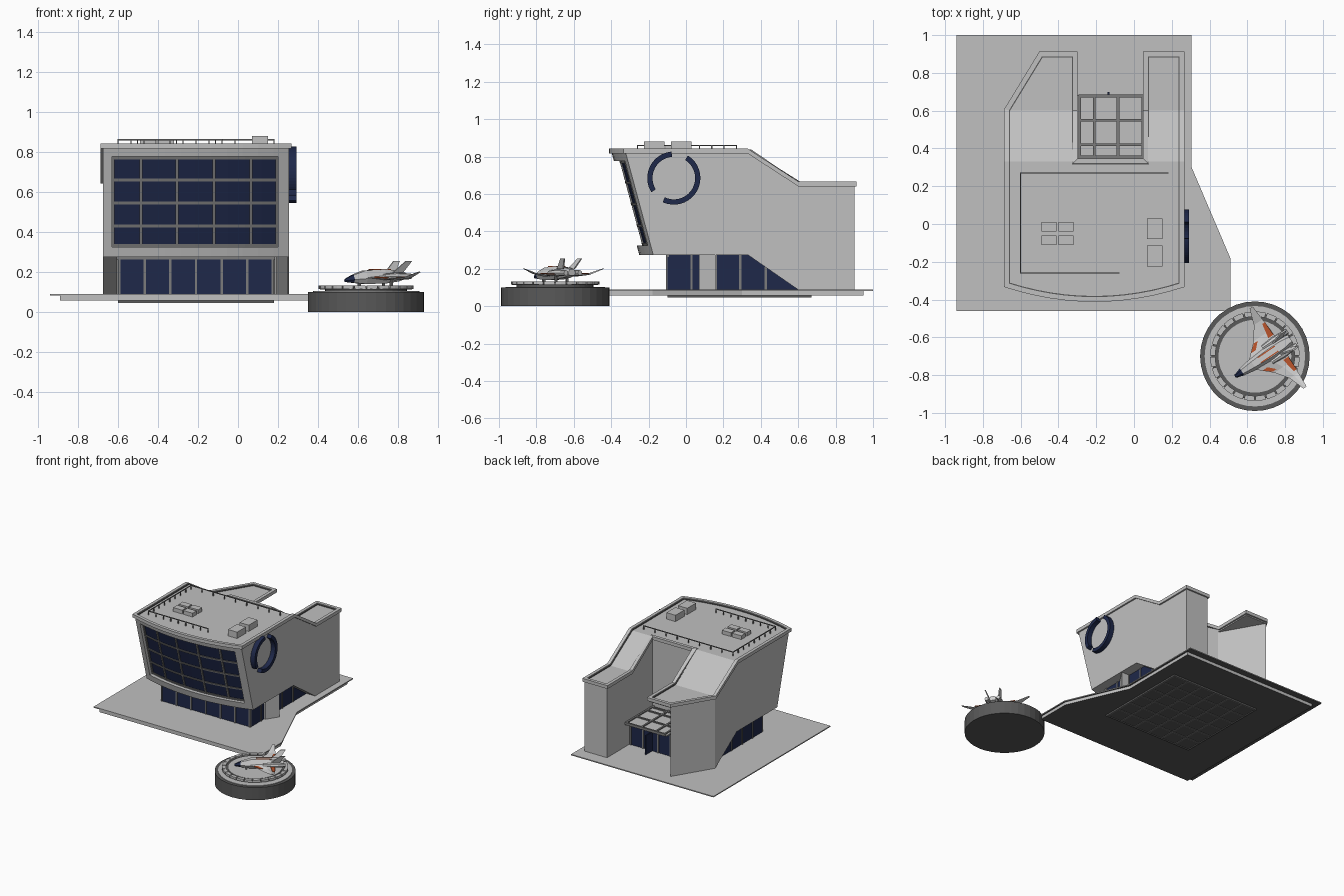
import bpy, bmesh, math
from mathutils import Matrix, Vector

if "Cube" in bpy.data.objects:
    bpy.data.objects.remove(bpy.data.objects["Cube"])

def material(name, r, g, b):
    m = bpy.data.materials.new(name)
    m.diffuse_color = (r, g, b, 1)
    m.use_nodes = True
    m.node_tree.nodes["Principled BSDF"].inputs["Base Color"].default_value = m.diffuse_color
    return m

WALL = material("wall grey", .53, .53, .53)
TRIM = material("trim grey", .2, .2, .2)
GLASS = material("navy glass", .013, .021, .068)
DARK = material("dark grey", .1, .1, .1)
HULL = material("hull light grey", .62, .62, .62)
ORANGE = material("orange", .5, .09, .025)

def mesh_object(name, bm, *mats):
    bmesh.ops.recalc_face_normals(bm, faces=bm.faces)
    me = bpy.data.meshes.new(name)
    bm.to_mesh(me)
    bm.free()
    for m in mats:
        me.materials.append(m)
    ob = bpy.data.objects.new(name, me)
    bpy.context.collection.objects.link(ob)
    return ob

def loft(bm, loops):
    """Closed solid through a list of equal-length point loops."""
    rows = [[bm.verts.new(p) for p in lp] for lp in loops]
    n = len(rows[0])
    for a, b in zip(rows, rows[1:]):
        for i in range(n):
            bm.faces.new((a[i], a[(i + 1) % n], b[(i + 1) % n], b[i]))
    bm.faces.new(rows[0][::-1])
    bm.faces.new(rows[-1])

def solid(name, loops, *mats):
    bm = bmesh.new()
    loft(bm, loops)
    return mesh_object(name, bm, *mats)

def prism(name, pts, z0, z1, *mats):
    return solid(name, [[(x, y, z) for x, y in pts] for z in (z0, z1)], *mats)

def boxes(name, bounds, mat):
    """Several boxes (x0, x1, y0, y1, z0, z1) in one object."""
    bm = bmesh.new()
    for x0, x1, y0, y1, z0, z1 in bounds:
        loft(bm, [[(x0, y0, z), (x1, y0, z), (x1, y1, z), (x0, y1, z)] for z in (z0, z1)])
    return mesh_object(name, bm, mat)

def boolean(ob, cutter, op):
    mod = ob.modifiers.new("cut", 'BOOLEAN')
    mod.operation, mod.object, mod.solver = op, cutter, 'EXACT'
    me = bpy.data.meshes.new_from_object(ob.evaluated_get(bpy.context.evaluated_depsgraph_get()))
    ob.modifiers.clear()
    ob.data = me
    bpy.data.objects.remove(cutter)

def front(x, z, d=0):
    """y of the leaning, bowed facade."""
    return -.40 + .075 * ((x + .21) / .465) ** 2 + .27 * (.83 - z) + d

def span(a, b, n):
    return [a + (b - a) * i / n for i in range(n + 1)]

def bowed(bm, x0, x1, z0, z1, d0, d1, n=10):
    xs = span(x0, x1, n)
    loft(bm, [[(x, front(x, z, d0), z) for x in xs] +
              [(x, front(x, z, d1), z) for x in xs[::-1]] for z in (z0, z1)])

# Ground slab: thin top plate, body, dark underside with grid
plate = prism("ground_plate", [(-.94, -.46), (.51, -.46), (.51, -.18), (.305, .30), (.305, 1), (-.94, 1)],
              .082, .09, WALL, DARK)
base = prism("ground_base", [(-.89, -.455), (.50, -.455), (.50, -.18), (.29, .30), (.29, .95), (-.89, .95)],
             .058, .082, WALL, DARK)
for ob in (plate, base):
    for p in ob.data.polygons:
        p.material_index = int(p.normal.z < -.5)
boxes("underside_plate", [(-.6, .18, -.1, .67, .05, .058)], DARK)
boxes("underside_grid", [(x - .005, x + .005, -.1, .67, .046, .051) for x in span(-.595, .175, 6)] +
      [(-.6, .18, y - .005, y + .005, .046, .051) for y in span(-.095, .665, 6)], TRIM)

# Main building: plan outline intersected with the side profile
XL, XR = -.675, .255
arc = span(XL, XR, 12)
rear = [(XR, .9), (.06, .9), (.06, .335), (-.31, .335), (-.31, .9), (-.495, .9), (XL, .605)]
body = solid("building_body", [[(x, front(x, z), z) for x in arc] + [(x, y, z) for x, y in rear]
                               for z in (.05, .95)], WALL)
profile = [(-.7, .275), (-.7, .83), (.33, .83), (.6, .655), (1.1, .655), (1.1, .088), (.6, .088), (.33, .275)]
boolean(body, solid("profile_cutter", [[(x, y, z) for y, z in profile] for x in (-1, 1)], WALL), 'INTERSECT')
bm = bmesh.new()
bowed(bm, -.63, .2, .325, .777, -.1, .045)
boolean(body, mesh_object("window_cutter", bm, WALL), 'DIFFERENCE')
# Angled inner wall under the left wing's roof
boolean(body, prism("wing_cutter", [(-.30, .56), (-.30, .95), (-.465, .95), (-.495, .901)], .05, .632, WALL), 'DIFFERENCE')

# Facade glass and mullions
bm = bmesh.new()
bowed(bm, -.63, .2, .325, .777, .036, .046)
mesh_object("facade_glass", bm, GLASS)
bm = bmesh.new()
for z in (.332, .43, .545, .66, .77):
    bowed(bm, -.63, .2, z - .007, z + .007, .029, .04)
for x in (-.624, -.485, -.305, -.12, .065, .194):
    bowed(bm, x - .007, x + .007, .325, .777, .028, .04, 1)
mesh_object("facade_mullions", bm, TRIM)

# Roof rim and its inner line, following the outline and the sloping roof
outline = [(x, front(x, .83)) for x in arc] + [
    (XR, .33), (XR, .6), (XR, .9), (.06, .9), (.06, .6), (.06, .335), (-.31, .335), (-.31, .6),
    (-.31, .9), (-.495, .9), (XL, .605), (XL, .33)]

def offset(i, d):
    p0, p, p1 = (Vector(outline[(i + k) % len(outline)]) for k in (-1, 0, 1))
    a, b = (p - p0).normalized(), (p1 - p).normalized()
    n1, n2 = Vector((a.y, -a.x)), Vector((b.y, -b.x))
    return p + (n1 + n2) * d / (1 + n1.dot(n2))

def rim(name, out, inn, low, high, mat):
    bm, rings = bmesh.new(), []
    for i, (x, y) in enumerate(outline):
        z = .83 - .175 * min(1, max(0, (y - .33) / .27))
        rings.append([bm.verts.new((*offset(i, d), z + h)) for d, h in
                      ((out, low), (out, high), (inn, high), (inn, low))])
    for a, b in zip(rings, rings[1:] + rings[:1]):
        for k in range(4):
            bm.faces.new((a[k], b[k], b[(k + 1) % 4], a[(k + 1) % 4]))
    mesh_object(name, bm, mat)

rim("roof_rim", .012, -.013, -.014, .012, WALL)
rim("roof_rim_line", -.012, -.019, -.005, .006, DARK)

# Roof units and railings
units = [(x, x + .08, y, y + .05, .83, .86) for x in (-.49, -.4) for y in (-.11, -.04)]
units += [(.07, .15, y, y + .11, .83, .88) for y in (-.225, -.08)]
boxes("roof_units", units, WALL)
rails = []
for x0, y0, x1, y1 in ((-.6, .27, .18, .27), (-.6, -.26, -.6, .27), (-.6, -.26, -.08, -.26)):
    rails.append((x0 - .003, x1 + .003, y0 - .003, y1 + .003, .857, .863))
    for t in span(0, 1, 8):
        x, y = x0 + (x1 - x0) * t, y0 + (y1 - y0) * t
        rails.append((x - .003, x + .003, y - .003, y + .003, .83, .858))
boxes("roof_railing", rails, TRIM)

# Ground floor glazing, mullions and angled side column
boxes("ground_glass", [(-.6, .18, -.1, .62, .088, .274)], GLASS)
bars = [(x - .006, x + .006, -.106, -.09, .09, .275) for x in span(-.594, .174, 6)]
for x in (-.6, .18):
    bars += [(x - .006, x + .006, y - .006, y + .006, .09, .275) for y in (.03, .16, .29)]
    bars += [(x - .006, x + .006, .42, .432, .09, .21)]
bars += [(x - .006, x + .006, .61, .626, .09, .275) for x in (-.3, -.19, -.06, .05)]
bars += [(-.606, .186, -.106, -.09, .262, .276)]
boxes("ground_mullions", bars, TRIM)
prism("side_column", [(.17, .07), (.19, .07), (.25, .16), (.17, .16)], .088, .276, WALL)
boxes("entrance_door", [(-.14, -.13, .62, .7, .09, .24)], GLASS)

# Rear canopy
boxes("canopy", [(-.31, .06, .33, .68, .272, .282)], WALL)
boxes("canopy_beams", [(x - .007, x + .007, .335, .685, .27, .29) for x in (-.288, -.21, -.085, .047)] +
      [(-.295, .054, y - .007, y + .007, .27, .29) for y in (.355, .42, .55, .678)], TRIM)

# Broken ring ornament on the right wall
bm = bmesh.new()
for a0, a1 in ((-115, 58), (95, 212)):
    angs = [math.radians(a) for a in span(a0, a1, 18)]
    ring = [(.142 * math.cos(a), .142 * math.sin(a)) for a in angs]
    ring += [(.114 * math.cos(a), .114 * math.sin(a)) for a in angs[::-1]]
    loft(bm, [[(x, -.065 + u, .685 + v) for u, v in ring] for x in (.25, .292)])
mesh_object("wall_ring", bm, GLASS)

# Landing pad
def circle(r, a0=0, a1=360, n=36):
    return [(.64 + r * math.cos(math.radians(a)), -.7 + r * math.sin(math.radians(a))) for a in span(a0, a1, n)]

for name, r, z0, z1, mat in (("base", .29, 0, .1, DARK), ("deck", .266, .1, .104, WALL),
                             ("collar", .205, .104, .12, DARK), ("ring", .23, .113, .122, DARK),
                             ("centre", .193, .12, .126, WALL)):
    prism("pad_" + name, circle(r)[:-1], z0, z1, mat)
bm = bmesh.new()
for a in range(0, 360, 15):
    seg = circle(.237, a + .8, a + 14.2, 2) + circle(.21, a + .8, a + 14.2, 2)[::-1]
    loft(bm, [[(x, y, z) for x, y in seg] for z in (.115, .133)])
mesh_object("pad_segments", bm, WALL)

# Small spacecraft, built nose along +x then turned into place
def hexagon(x, w, z0, z1):
    m = z0 + (z1 - z0) * .4
    return [(x, w, m), (x, w * .5, z1), (x, -w * .5, z1), (x, -w, m), (x, -w * .6, z0), (x, w * .6, z0)]

sections = [(.175, .008, .15, .165), (.13, .022, .146, .185), (.06, .034, .14, .207),
            (-.05, .046, .142, .212), (-.13, .042, .152, .207), (-.18, .026, .165, .198)]
hull = solid("craft_hull", [hexagon(*s) for s in sections], HULL, GLASS)
for p in hull.data.polygons:
    p.material_index = int(p.center.x > .14)
craft = [hull, boxes("craft_stripes", [(-.09, .02, s * .016 - .003, s * .016 + .003, .2, .214) for s in (-1, 1)], ORANGE),
         boxes("craft_gear", [(x - .006, x + .006, y - .006, y + .006, .124, .165)
                              for x, y in ((.09, 0), (-.08, .035), (-.08, -.035))], TRIM)]
for s, side in ((1, "left"), (-1, "right")):
    # each wing station: lead x, trail x, y, z, half thickness
    wing = [(.07, -.12, .025, .172, .011), (-.01, -.12, .1, .165, .007),
            (-.06, -.115, .17, .172, .005), (-.09, -.11, .255, .2, .002)]
    craft.append(solid(side + "_wing", [[(a, s * y, z), ((a + b) / 2, s * y, z + t), (b, s * y, z),
                                         ((a + b) / 2, s * y, z - t)] for a, b, y, z, t in wing], HULL))
    for k, patch in enumerate(([(.035, .005, .055, .171), (-.005, -.03, .09, .168)],
                               [(-.085, -.118, .07, .17), (-.1, -.117, .15, .172)])):
        craft.append(solid("%s_wing_panel_%d" % (side, k), [
            [(a, s * y, z), (b, s * y, z), (b, s * y, z + .005), (a, s * y, z + .005)] for a, b, y, z in patch], ORANGE))
    fin = [(-.09, -.15, .035, .198), (-.155, -.19, .055, .255)]
    craft.append(solid(side + "_fin", [[(a, s * y - .004, z), (b, s * y - .004, z), (b, s * y + .004, z),
                                        (a, s * y + .004, z)] for a, b, y, z in fin], HULL))
    craft.append(solid(side + "_engine", [[(x, s * .045 + r * math.cos(k * .785), .178 + r * math.sin(k * .785))
                                           for k in range(8)] for x, r in ((-.03, .012), (-.1, .019), (-.19, .014))], HULL))
for ob in craft:
    ob.matrix_world = Matrix.Translation((.68, -.71, 0)) @ Matrix.Rotation(math.radians(214), 4, 'Z')
